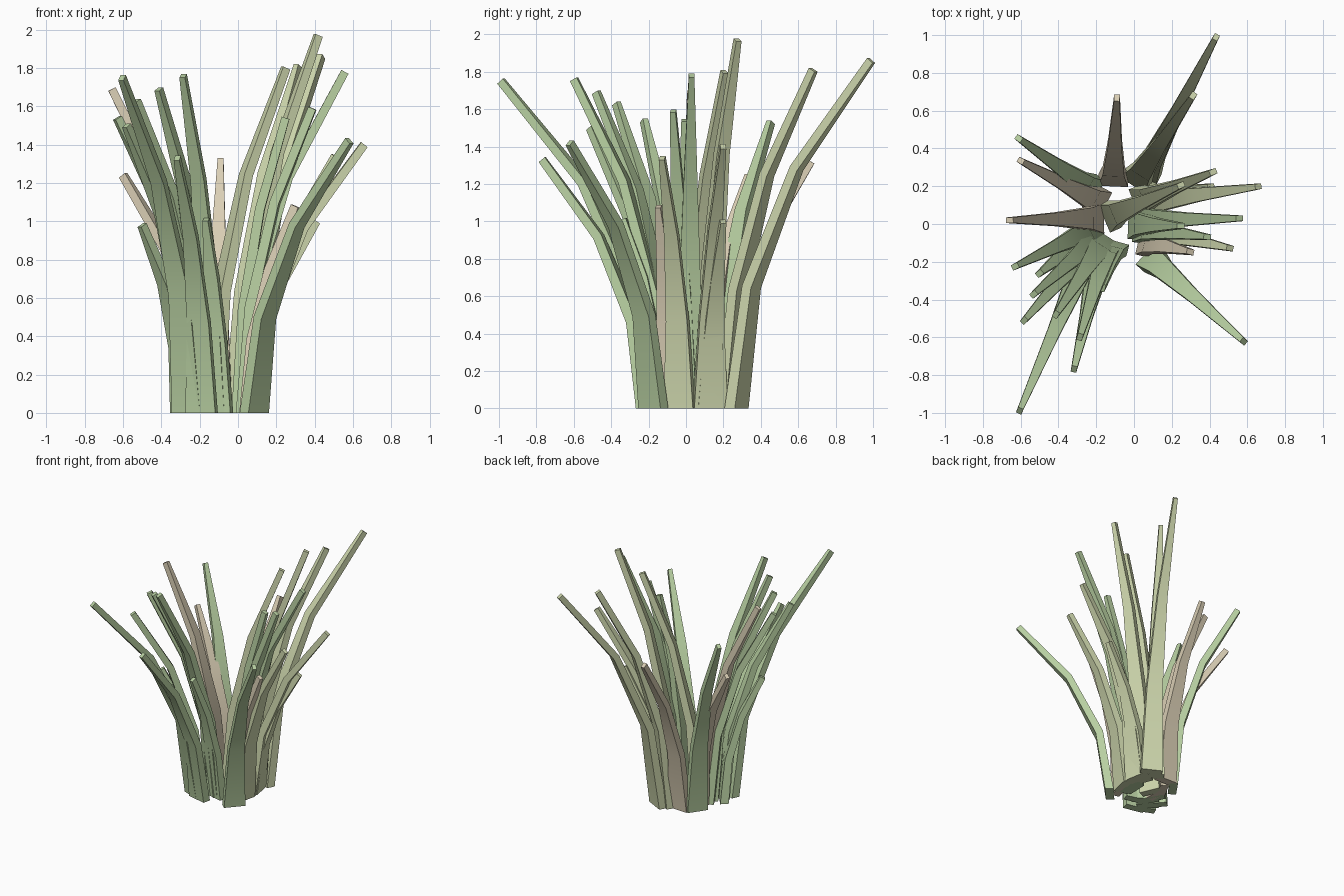
import bpy, bmesh, math
from mathutils import Vector

if "Cube" in bpy.data.objects:
    bpy.data.objects.remove(bpy.data.objects["Cube"])


def make_mat(name, rgb):
    m = bpy.data.materials.new(name)
    m.diffuse_color = (*rgb, 1)
    m.use_nodes = True
    m.node_tree.nodes["Principled BSDF"].inputs["Base Color"].default_value = m.diffuse_color
    return m


def blade(name, mat, bx, by, tx, ty, h, width=0.16):
    """Four-sided tapering leaf in three segments, curving outward from base to tip."""
    base, tip = Vector((bx, by, 0)), Vector((tx, ty, 0))
    out = (tip - base).normalized()
    side = Vector((-out.y, out.x, 0))
    run = (tip - base).length
    steps = [(0, 0), (0.11, 0.35), (0.44, 0.69), (1, 1)]
    pts = [(run * a, h * b) for a, b in steps]
    bm = bmesh.new()
    rings = []
    for i, (r, z) in enumerate(pts):
        t = i / 3
        p, q = pts[max(i - 1, 0)], pts[min(i + 1, 3)]
        nrm = (out * (q[1] - p[1]) - Vector((0, 0, q[0] - p[0]))).normalized()
        if i == 0:
            nrm = out
        w = (width * (1 - t) + 0.03 * t) / 2
        d = (0.062 * (1 - t) + 0.042 * t) / 2
        c = base + out * r + Vector((0, 0, z))
        if i == 3:
            c -= out * 0.012
        rings.append([bm.verts.new(c + side * w * s + nrm * d * n)
                      for s, n in ((-1, -1), (1, -1), (1, 1), (-1, 1))])
    for lo, hi in zip(rings, rings[1:]):
        for k in range(4):
            j = (k + 1) % 4
            bm.faces.new((lo[k], lo[j], hi[j], hi[k]))
    bm.faces.new(rings[0])
    bm.faces.new(rings[-1])
    bmesh.ops.recalc_face_normals(bm, faces=bm.faces)
    # smooth along the bend, sharp along the leaf edges
    for f in bm.faces:
        f.smooth = True
    me = bpy.data.meshes.new(name)
    bm.to_mesh(me)
    bm.free()
    me.set_sharp_from_angle(angle=math.radians(40))
    me.materials.append(mat)
    bpy.context.collection.objects.link(bpy.data.objects.new(name, me))


# Each row: base x, base y, tip x, tip y, height
green = [
    (-.21, -.02, -.64, -.23, 1.54), (-.24, -.13, -.59, -.52, 1.50),
    (-.19, -.07, -.54, -.38, 1.63), (-.26, -.19, -.61, -1.0, 1.75),
    (-.19, -.22, -.32, -.78, 1.33), (-.14, -.11, -.29, -.61, 1.76),
    (-.16, -.09, -.42, -.49, 1.69), (-.11, -.12, -.17, -.35, 1.01),
    (-.28, -.08, -.51, -.27, 0.98), (.085, -.175, .59, -.63, 1.42),
    (.02, .02, .57, .03, 1.78),
    (.03, -.02, .40, -.07, 1.59), (.00, .00, .26, -.01, 1.54),
    (-.22, .18, -.62, .46, 1.53),
]
olive = [
    (.06, .27, .44, 1.0, 1.86), (.01, .23, .32, .69, 1.81),
    (.08, .12, .67, .20, 1.40), (.03, .12, .43, .28, 1.97),
    (.08, .14, .42, .20, 1.00), (-.13, .04, .26, .21, 1.80),
    (.08, -.035, .52, -.13, 1.34),
]
dry = [
    (-.11, .23, -.09, .68, 1.32), (-.18, .11, -.61, .34, 1.24),
    (-.19, .03, -.67, .02, 1.69), (.055, -.09, .31, -.15, 1.08),
]

# Leaf groups by colour
groups = (("green", green, (.48, .63, .36)), ("olive", olive, (.62, .68, .42)),
          ("dry", dry, (.70, .62, .46)))
for label, rows, rgb in groups:
    mat = make_mat(label + "_leaf", rgb)
    for i, row in enumerate(rows):
        blade(f"{label}_leaf_{i + 1}", mat, *row)
